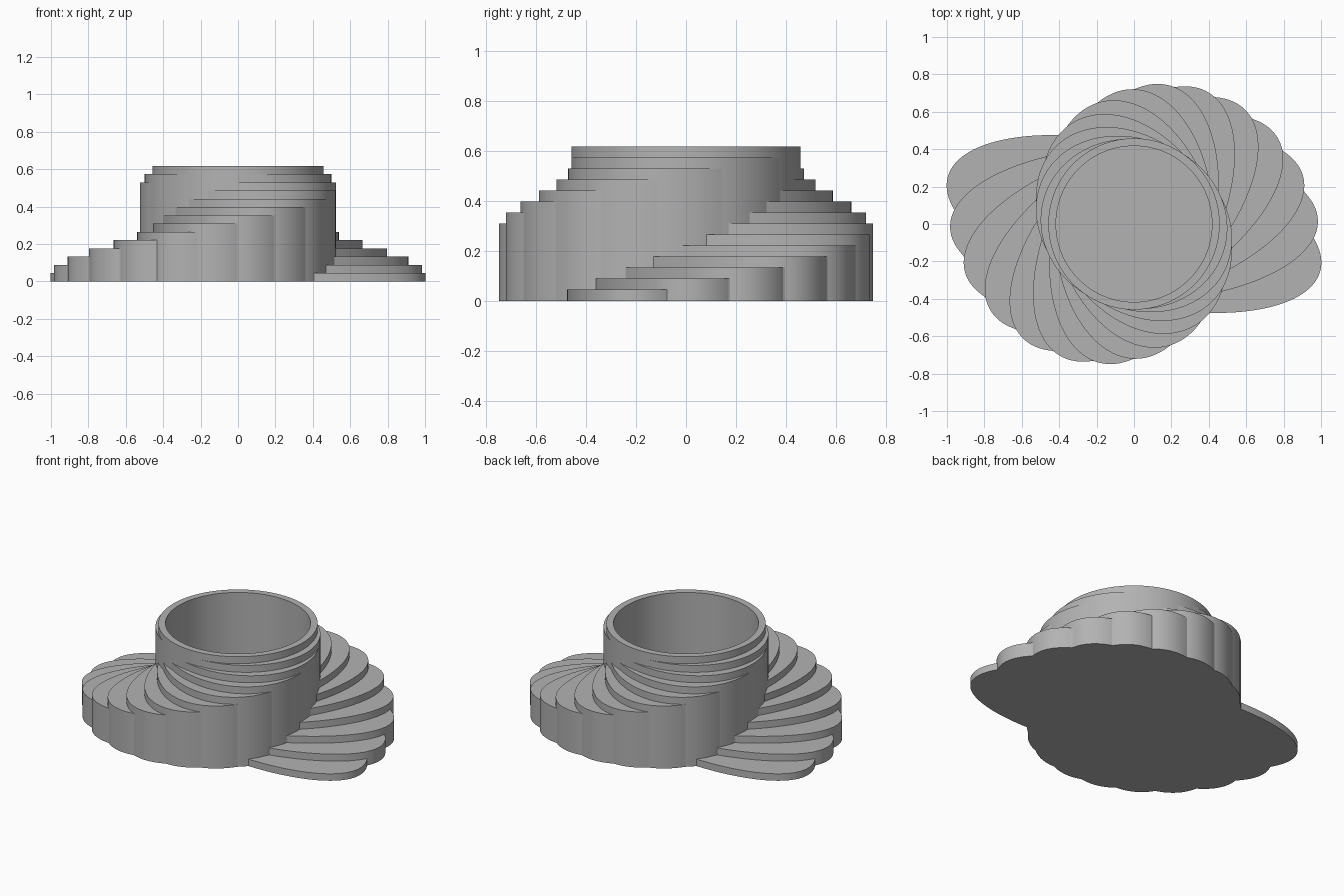
import bpy
import bmesh
import math

cube = bpy.data.objects.get("Cube")
if cube:
    bpy.data.objects.remove(cube, do_unlink=True)

LAYERS = 14
STEP = 0.0441
SEGMENTS = 720
WELL_RADIUS = 0.417

# One plain grey for everything
grey = bpy.data.materials.new("plain grey")
grey.use_nodes = True
colour = (0.45, 0.45, 0.45, 1)
grey.diffuse_color = colour
grey.node_tree.nodes["Principled BSDF"].inputs["Base Color"].default_value = colour


def ellipse_radius(layer, direction):
    """Distance to a layer's edge: higher layers are shorter and turned further."""
    t = layer / (LAYERS - 1)
    length = 1.027 + (0.458 - 1.027) * t
    width = 0.418 + 0.04 * t * t
    turn = direction - math.radians(-14 + 15 * layer)
    return 1 / math.hypot(math.cos(turn) / length, math.sin(turn) / width)


directions = [2 * math.pi * k / SEGMENTS for k in range(SEGMENTS)]

# Outline of each step: its own ellipse merged with all taller ones
outlines = []
outline = [0] * SEGMENTS
for layer in reversed(range(LAYERS)):
    outline = [max(r, ellipse_radius(layer, d)) for r, d in zip(outline, directions)]
    outlines.insert(0, outline)

# Rings from the base up the outer steps, then down into the round well
rings = []
for layer, outline in enumerate(outlines):
    rings.append((outline, layer * STEP))
    rings.append((outline, (layer + 1) * STEP))
well = [WELL_RADIUS] * SEGMENTS
rings.append((well, LAYERS * STEP))
rings.append((well, STEP))

bm = bmesh.new()
loops = [[bm.verts.new((r * math.cos(d), r * math.sin(d), z))
          for r, d in zip(radii, directions)] for radii, z in rings]

# Walls and ledges
for lower, upper in zip(loops, loops[1:]):
    for k in range(SEGMENTS):
        n = (k + 1) % SEGMENTS
        bm.faces.new((lower[k], lower[n], upper[n], upper[k]))

# Underside and well floor
underside = bm.verts.new((0, 0, 0))
floor = bm.verts.new((0, 0, STEP))
for k in range(SEGMENTS):
    n = (k + 1) % SEGMENTS
    bm.faces.new((underside, loops[0][n], loops[0][k]))
    bm.faces.new((floor, loops[-1][k], loops[-1][n]))

# Close up ledges where neighbouring steps share an outline
bmesh.ops.remove_doubles(bm, verts=bm.verts, dist=0.00002)

mesh = bpy.data.meshes.new("spiral_stepped_vessel")
bm.to_mesh(mesh)
bm.free()
mesh.materials.append(grey)
body = bpy.data.objects.new("spiral_stepped_vessel", mesh)
bpy.context.collection.objects.link(body)

# Smooth walls with sharp step edges
bpy.ops.object.select_all(action="DESELECT")
body.select_set(True)
bpy.context.view_layer.objects.active = body
bpy.ops.object.shade_smooth_by_angle(angle=math.radians(12))
